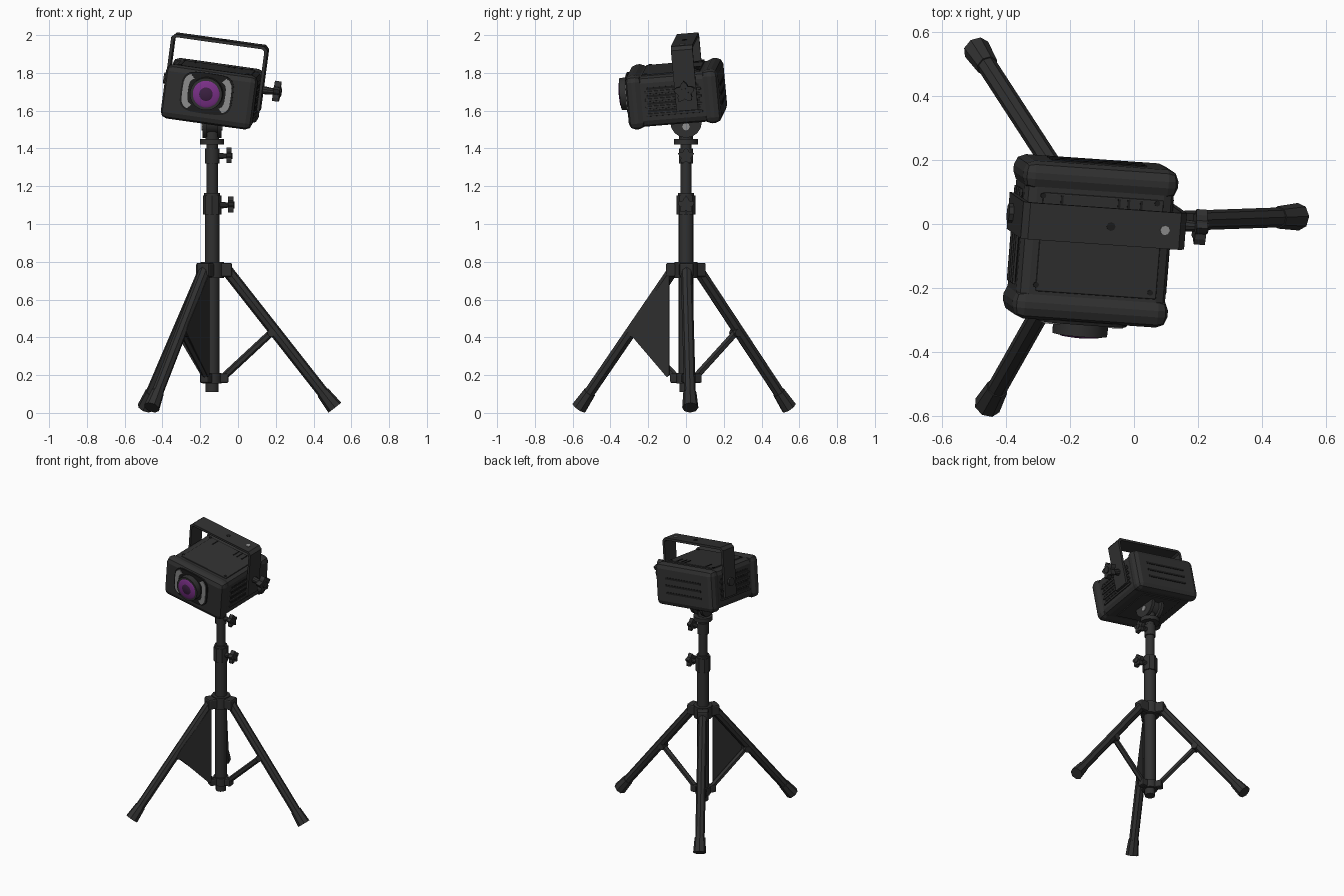
import bpy, bmesh, math
from mathutils import Matrix, Vector, Euler

if "Cube" in bpy.data.objects:
    bpy.data.objects.remove(bpy.data.objects["Cube"])


def material(name, r, g, b):
    m = bpy.data.materials.new(name)
    m.diffuse_color = (r, g, b, 1)
    m.use_nodes = True
    m.node_tree.nodes["Principled BSDF"].inputs["Base Color"].default_value = m.diffuse_color
    return m


BLACK = material("matte_black", 0.030, 0.030, 0.030)
DARK = material("groove_black", 0.012, 0.012, 0.012)
GREY = material("bare_metal_grey", 0.28, 0.28, 0.28)
PURPLE = material("lens_purple", 0.20, 0.03, 0.25)
PLUM = material("lens_deep_plum", 0.045, 0.015, 0.055)
PX = -0.137                                   # pole centre
I = Matrix.Identity(4)
# Tilted frame of the projector head
HEAD = Matrix.Translation((-0.135, -0.05, 1.69)) @ Euler(
    [math.radians(a) for a in (4.7, 8, -4)]).to_matrix().to_4x4()


def finish(name, bm, mat, m=I, smooth=False):
    bm.transform(m)
    bmesh.ops.recalc_face_normals(bm, faces=bm.faces)
    me = bpy.data.meshes.new(name)
    bm.to_mesh(me)
    bm.free()
    ob = bpy.data.objects.new(name, me)
    bpy.context.collection.objects.link(ob)
    me.materials.append(mat)
    if smooth:
        bpy.context.view_layer.objects.active = ob
        bpy.ops.object.select_all(action='DESELECT')
        ob.select_set(True)
        bpy.ops.object.shade_smooth_by_angle(angle=math.radians(35))
    return ob


def tube(name, a, b, r1, r2=None, sides=16, mat=BLACK, m=I):
    a, b = Vector(a), Vector(b)
    bm = bmesh.new()
    place = Matrix.Translation((a + b) / 2) @ (b - a).to_track_quat('Z', 'Y').to_matrix().to_4x4()
    bmesh.ops.create_cone(bm, cap_ends=True, segments=sides, radius1=r1,
                          radius2=r1 if r2 is None else r2, depth=(b - a).length, matrix=place)
    return finish(name, bm, mat, m, sides > 10)


def box(name, centre, size, bevel=0, mat=BLACK, m=I):
    bm = bmesh.new()
    bmesh.ops.create_cube(bm, size=1, matrix=Matrix.Translation(centre) @ Matrix.Diagonal((*size, 1)))
    if bevel:
        bmesh.ops.bevel(bm, geom=bm.edges[:], offset=bevel, segments=2, profile=0.5, affect='EDGES')
    return finish(name, bm, mat, m)


def prism(name, pts, depth, m, mat=BLACK):
    bm = bmesh.new()
    face = bm.faces.new([bm.verts.new((x, y, 0)) for x, y in pts])
    ext = bmesh.ops.extrude_face_region(bm, geom=[face])
    bmesh.ops.translate(bm, vec=(0, 0, depth),
                        verts=[v for v in ext['geom'] if isinstance(v, bmesh.types.BMVert)])
    return finish(name, bm, mat, m)


def axes(o, x, y, z):
    m = Matrix((x, y, z)).transposed().to_4x4()
    m.translation = o
    return m


def side_frame(o):                            # profile in y,z, pushed along +x
    return axes(o, (0, 1, 0), (0, 0, 1), (1, 0, 0))


def front_frame(o):                           # profile in x,z, pushed along -y
    return axes(o, (1, 0, 0), (0, 0, 1), (0, -1, 0))


def knob(name, o, stem, size, m=I):
    x, y, z = o
    tube(name + "_stem", o, (x + stem, y, z), size * 0.42, size * 0.3, 10, m=m)
    pts = []
    for i in range(20):
        a = math.tau * i / 20
        r = size * (0.84 + 0.2 * math.cos(5 * a))
        pts.append((r * math.sin(a), r * math.cos(a)))
    prism(name + "_grip", pts, size * 0.62, m @ side_frame((x + stem, y, z)))
    tube(name + "_cap", (x + stem, y, z), (x + stem + size * 0.75, y, z), size * 0.4, sides=10, m=m)


# Telescopic pole, stacked from the ground up: name, bottom, top, radius, sides
for name, z0, z1, r, n in [
        ("pole_end_cap", 0.11, 0.16, 0.035, 12), ("lower_hub", 0.155, 0.21, 0.05, 12),
        ("outer_pole", 0.16, 1.06, 0.039, 16), ("upper_hub", 0.715, 0.80, 0.062, 12),
        ("pole_clamp", 1.05, 1.15, 0.049, 8), ("clamp_rim", 1.15, 1.165, 0.042, 12),
        ("inner_pole", 1.1, 1.42, 0.030, 16), ("top_collar", 1.32, 1.40, 0.038, 12),
        ("mount_disc", 1.42, 1.45, 0.063, 16), ("mount_neck", 1.44, 1.52, 0.036, 12)]:
    tube(name, (PX, 0, z0), (PX, 0, z1), r, sides=n)
knob("clamp_knob", (PX + 0.04, 0, 1.10), 0.045, 0.045)
knob("collar_knob", (PX + 0.03, 0, 1.36), 0.045, 0.043)

# Tripod legs, feet and struts, each in its own turned frame
for i, (label, deg) in enumerate([("right", 2), ("back", 123), ("front", 240.5)]):
    R = Matrix.Translation((PX, 0, 0)) @ Matrix.Rotation(math.radians(deg), 4, 'Z')
    top, end = Vector((0.075, 0, 0.76)), Vector((0.65, 0, 0.028))
    knee, low = top.lerp(end, 0.44), Vector((0.055, 0, 0.185))
    tube(label + "_leg", top, end, 0.031, sides=8, m=R)
    tube(label + "_foot_sleeve", top.lerp(end, 0.89), end, 0.035, 0.043, 8, m=R)
    tube(label + "_strut", low, knee, 0.019, sides=6, m=R)
    box(label + "_upper_lug", (0.07, 0, 0.757), (0.07, 0.075, 0.075), 0.01, m=R)
    box(label + "_lower_lug", (0.058, 0, 0.183), (0.055, 0.05, 0.05), 0.008, m=R)
    tube(label + "_knee_pin", knee + Vector((-0.015, -0.03, -0.015)),
         knee + Vector((-0.015, 0.03, -0.015)), 0.022, sides=8, m=R)
    if label == "front":                      # fabric gusset on one leg only
        prism("gusset_panel", [(0.085, 0.74), (0.085, 0.20), (0.10, 0.19), (0.335, 0.43), (0.31, 0.47)],
              0.006, R @ front_frame((0, 0.032, 0)))

# Swivel mount under the head
for s in (-1, 1):
    tube("mount_ear", (PX + s * 0.028, 0, 1.54), (PX + s * 0.05, 0, 1.54), 0.084)
tube("mount_barrel", (PX - 0.04, 0, 1.54), (PX + 0.04, 0, 1.54), 0.062)
tube("mount_bolt", (PX - 0.056, 0, 1.515), (PX + 0.056, 0, 1.515), 0.02, sides=8, mat=GREY)

# Head body with thicker end caps
box("head_body", (0, 0, 0), (0.47, 0.46, 0.27), 0.035, m=HEAD)
for label, y in (("front", -0.205), ("back", 0.20)):
    box(label + "_end_cap", (0, y, 0), (0.49, 0.09, 0.29), 0.035, m=HEAD)
box("top_lid", (0.01, -0.005, 0.134), (0.38, 0.31, 0.016), 0.004, m=HEAD)
box("base_plate", (0, 0, -0.134), (0.30, 0.30, 0.016), 0.004, m=HEAD)

# Vent grooves and ribs
for s in (-1, 1):
    for k in range(4):
        box("side_rib", (s * 0.235, 0, -0.07 + k * 0.04), (0.016, 0.30, 0.014), 0.003, m=HEAD)
        box("side_groove", (s * 0.234, 0, -0.05 + k * 0.04), (0.006, 0.28, 0.012), mat=DARK, m=HEAD)
for k in range(3):
    box("back_groove", (0, 0.245, -0.05 + k * 0.05), (0.30, 0.008, 0.013), mat=DARK, m=HEAD)
for x in (-0.12, 0.06, 0.09, 0.13):
    box("top_groove", (x, 0.115, 0.142), (0.008, 0.06, 0.006), mat=DARK, m=HEAD)
for x in (-0.18, 0.18):
    for y in (-0.14, 0.14):
        tube("lid_screw", (x, y, 0.14), (x, y, 0.145), 0.009, sides=8, mat=DARK, m=HEAD)


# Lens on a recessed plate with two bright brackets
def plate_point(a, w, h):
    c, s = math.cos(a), math.sin(a)
    return (-0.013 + w * math.copysign(abs(c) ** 0.5, c), 0.02 + h * math.copysign(abs(s) ** 0.5, s))


prism("lens_plate", [plate_point(math.tau * i / 24, 0.14, 0.108) for i in range(24)],
      0.01, HEAD @ front_frame((0, -0.247, 0)), DARK)
for base in (0, math.pi):
    arc = [base + math.radians(-58 + 116 * i / 10) for i in range(11)]
    prism("lens_bracket", [plate_point(a, 0.13, 0.10) for a in arc] +
          [plate_point(a, 0.10, 0.076) for a in reversed(arc)],
          0.006, HEAD @ front_frame((0, -0.256, 0)), GREY)
for name, y0, y1, r1, r2, mat in [
        ("lens_barrel", -0.24, -0.296, 0.088, 0.086, BLACK), ("lens_glass", -0.295, -0.302, 0.073, 0.06, PURPLE),
        ("lens_core", -0.301, -0.305, 0.038, 0.03, PLUM)]:
    tube(name, (-0.013, y0, 0.02), (-0.013, y1, 0.02), r1, r2, 24, mat, HEAD)

# Carrying handle: one bent strap over the head
w, t, h, b = 0.258, 0.016, 0.285, -0.06
outer = [(-w, b), (-w, h - 0.02), (-w + 0.02, h), (w - 0.02, h), (w, h - 0.02), (w, b)]
inner = [(w - t, b), (w - t, h - 0.028), (w - 0.028, h - t),
         (-w + 0.028, h - t), (-w + t, h - 0.028), (-w + t, b)]
prism("carry_handle", outer + inner, 0.115, HEAD @ front_frame((0, 0.127, 0)))
tube("handle_rivet", (0.19, 0.07, h), (0.19, 0.07, h + 0.004), 0.015, sides=8, mat=GREY, m=HEAD)
tube("handle_hole", (0.02, 0.07, h), (0.02, 0.07, h + 0.003), 0.014, sides=8, mat=DARK, m=HEAD)
tube("left_pivot", (-0.272, 0.07, 0.04), (-0.24, 0.07, 0.04), 0.03, sides=8, m=HEAD)
knob("tilt_knob", (0.24, 0.07, 0.05), 0.075, 0.056, HEAD)
